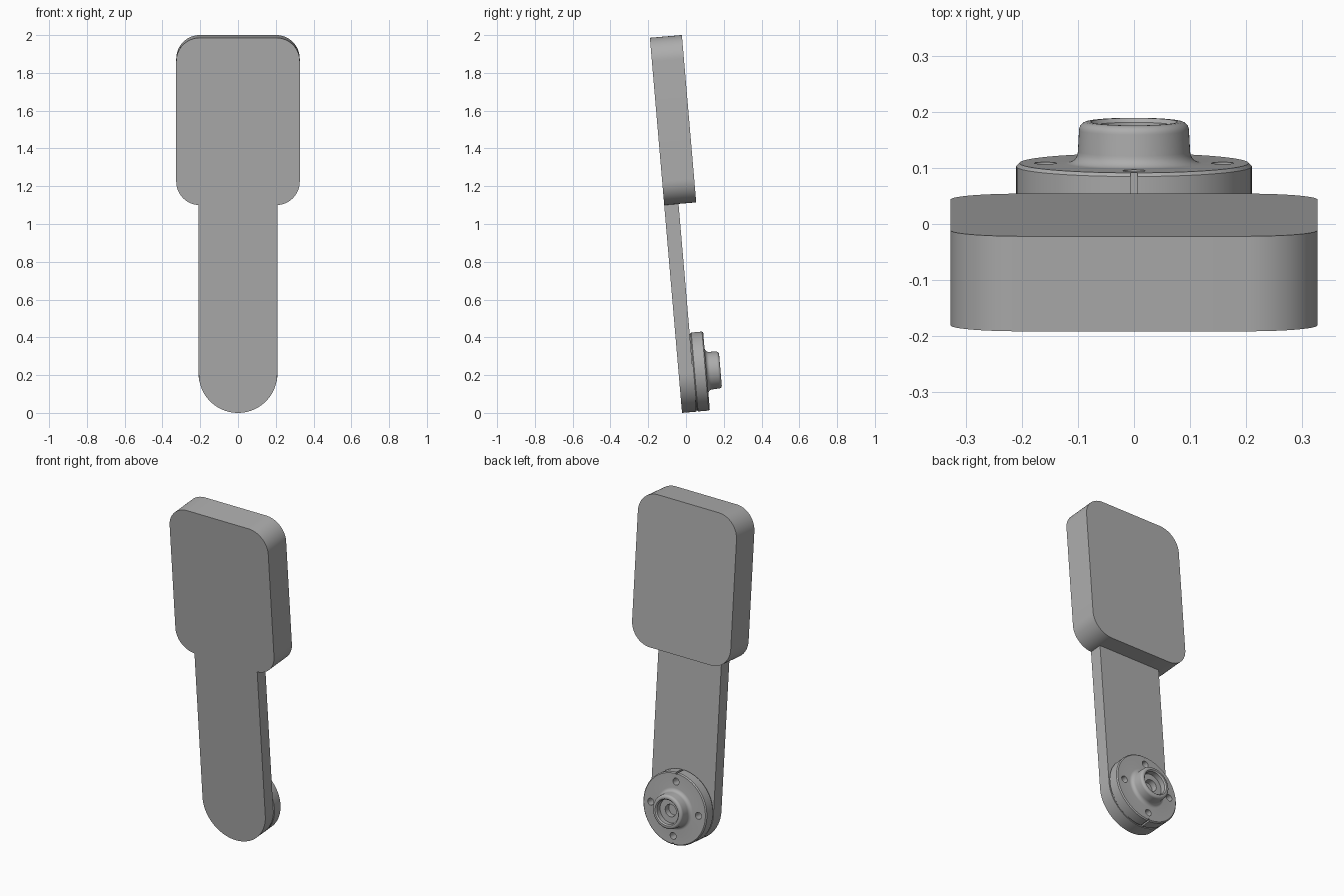
import bpy, bmesh, math
from mathutils import Matrix, Vector

cube = bpy.data.objects.get("Cube")
if cube:
    bpy.data.objects.remove(cube, do_unlink=True)

# One plain grey for everything
grey = bpy.data.materials.new("plain grey")
grey.use_nodes = True
colour = (0.42, 0.42, 0.42, 1)
grey.diffuse_color = colour
grey.node_tree.nodes["Principled BSDF"].inputs["Base Color"].default_value = colour

# Parts are built upright, then the whole leans towards the front
LEAN = Matrix.Translation((0, -0.021, 0)) @ Matrix.Rotation(math.radians(4.9), 4, 'X')
HUB_Z = 0.21


def make(name, bm):
    bmesh.ops.remove_doubles(bm, verts=bm.verts, dist=1e-5)
    bmesh.ops.recalc_face_normals(bm, faces=bm.faces)
    mesh = bpy.data.meshes.new(name)
    bm.to_mesh(mesh)
    bm.free()
    mesh.materials.append(grey)
    obj = bpy.data.objects.new(name, mesh)
    bpy.context.collection.objects.link(obj)
    obj.matrix_world = LEAN
    return obj


def smooth(obj):
    bpy.ops.object.select_all(action='DESELECT')
    obj.select_set(True)
    bpy.context.view_layer.objects.active = obj
    bpy.ops.object.shade_smooth_by_angle(angle=math.radians(30))


def arc(cx, cz, r, start, end, steps):
    angles = [math.radians(start + (end - start) * i / steps) for i in range(steps + 1)]
    return [(cx + r * math.cos(a), cz + r * math.sin(a)) for a in angles]


def slab(name, outline, depth):
    """Extrude an x-z outline backwards from the front plane."""
    bm = bmesh.new()
    face = bm.faces.new([bm.verts.new((x, 0, z)) for x, z in outline])
    back = bmesh.ops.extrude_face_region(bm, geom=[face])["geom"]
    verts = [v for v in back if isinstance(v, bmesh.types.BMVert)]
    bmesh.ops.translate(bm, verts=verts, vec=(0, depth, 0))
    obj = make(name, bm)
    smooth(obj)
    return obj


# Arm with a round lower end
W, HEAD_LOW, HEAD_TOP = 0.208, 1.104, 1.993
slab("arm", arc(0, W, W, 180, 360, 48) + [(W, HEAD_LOW), (-W, HEAD_LOW)], 0.076)

# Thick head plate with rounded corners
R, HALF = 0.125, 0.327
outline = []
for sx, sz, start in ((1, 1, 0), (-1, 1, 90), (-1, -1, 180), (1, -1, 270)):
    cz = HEAD_TOP - R if sz > 0 else HEAD_LOW + R
    outline += arc(sx * (HALF - R), cz, R, start, start + 90, 16)
slab("head", outline, 0.17)

# Hub: flange, filleted boss and stepped bore, turned as one profile
profile = [(0, 0.07), (0.204, 0.07), (0.204, 0.08), (0.21, 0.085), (0.21, 0.142), (0.204, 0.148)]
profile += arc(0.121, 0.169, 0.021, 270, 180, 6)
profile += arc(0.083, 0.207, 0.015, 0, 90, 6)
profile += [(0.077, 0.222), (0.07, 0.215), (0.07, 0.185), (0.036, 0.185), (0.036, 0.15), (0, 0.15)]
bm = bmesh.new()
pts = [bm.verts.new((r, y, HUB_Z)) for r, y in profile]
edges = [bm.edges.new(pair) for pair in zip(pts, pts[1:])]
bmesh.ops.spin(bm, geom=pts + edges, cent=(0, 0, HUB_Z), axis=(0, 1, 0),
               angle=math.tau, steps=96, use_merge=True)
hub = make("hub", bm)

# Four bolt holes and two narrow rim slots
bm = bmesh.new()
for k in range(4):
    a = k * math.pi / 2
    place = Matrix.Translation((0.158 * math.cos(a), 0.135, HUB_Z + 0.158 * math.sin(a)))
    bmesh.ops.create_cone(bm, cap_ends=True, segments=24, radius1=0.02, radius2=0.02, depth=0.1,
                          matrix=place @ Matrix.Rotation(math.pi / 2, 4, 'X'))
for side in (-1, 1):
    bmesh.ops.create_cube(bm, size=1, matrix=Matrix.Translation((0, 0.11, HUB_Z + side * 0.21))
                          @ Matrix.Diagonal((0.012, 0.12, 0.02, 1)))
cutter = make("hub_cutter", bm)
cutter.hide_render = True

cut = hub.modifiers.new("holes", 'BOOLEAN')
cut.operation = 'DIFFERENCE'
cut.solver = 'EXACT'
cut.object = cutter
bpy.context.view_layer.objects.active = hub
bpy.ops.object.modifier_apply(modifier=cut.name)
bpy.data.objects.remove(cutter, do_unlink=True)
smooth(hub)
